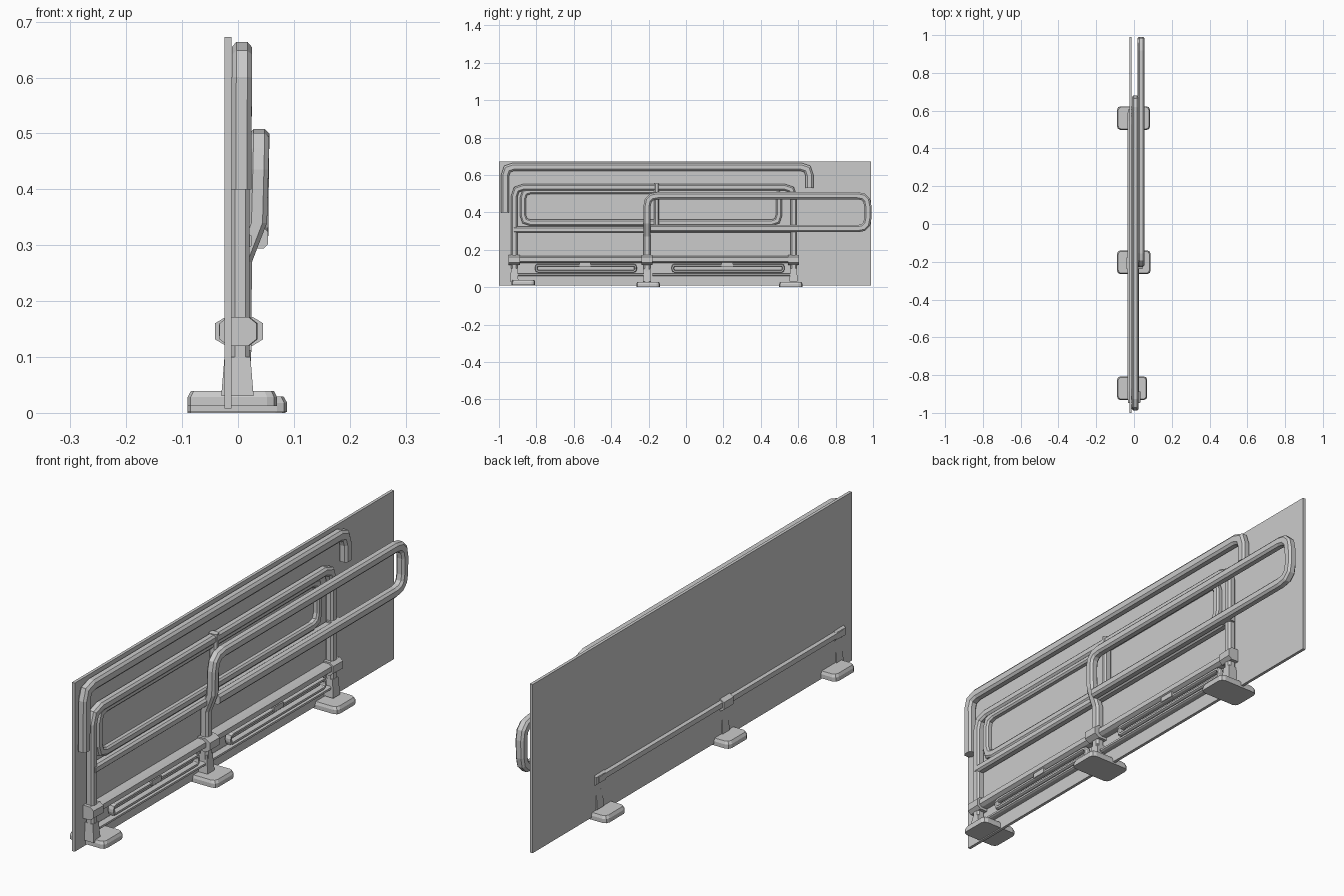
import bpy, bmesh, math
from mathutils import Vector

if "Cube" in bpy.data.objects:
    bpy.data.objects.remove(bpy.data.objects["Cube"])


def finish(name, bm):
    bmesh.ops.recalc_face_normals(bm, faces=bm.faces[:])
    me = bpy.data.meshes.new(name)
    bm.to_mesh(me)
    bm.free()
    ob = bpy.data.objects.new(name, me)
    bpy.context.collection.objects.link(ob)
    return ob


def rounded(pts, r, steps=2, closed=False):
    """Replace the corners of an (x, y, z) path with short arcs."""
    out, n = [], len(pts)
    pts = [Vector(p) for p in pts]
    for i, p in enumerate(pts):
        if not closed and i in (0, n - 1):
            out.append(p)
            continue
        a, b = pts[i - 1] - p, pts[(i + 1) % n] - p
        if a.normalized().dot(b.normalized()) < -0.9:
            out.append(p)
            continue
        a, b = p + a.normalized() * r, p + b.normalized() * r
        for k in range(steps + 1):
            t = k / steps
            out.append(a * (1 - t) ** 2 + p * 2 * t * (1 - t) + b * t * t)
    return out


def tube(name, pts, w, d, closed=False, cut=0.55):
    """Sweep a chamfered bar (half width w in the yz plane, half depth d in x)."""
    sec = [(1, cut), (cut, 1), (-cut, 1), (-1, cut),
           (-1, -cut), (-cut, -1), (cut, -1), (1, -cut)]
    pts = [Vector(p) for p in pts]
    n, bm, rings = len(pts), bmesh.new(), []

    def side(i, j):
        t = pts[j % n] - pts[i % n]
        return Vector((0, -t.z, t.y)).normalized()
    for i, p in enumerate(pts):
        s0 = side(i - 1, i) if closed or i > 0 else side(i, i + 1)
        s1 = side(i, i + 1) if closed or i < n - 1 else s0
        m = (s0 + s1).normalized()
        m = m / max(m.dot(s0), 0.4)
        rings.append([bm.verts.new(p + m * w * u + Vector((d * v, 0, 0))) for u, v in sec])
    for i in range(n if closed else n - 1):
        a, b = rings[i], rings[(i + 1) % n]
        for k in range(8):
            bm.faces.new((a[k], a[(k + 1) % 8], b[(k + 1) % 8], b[k]))
    if not closed:
        bm.faces.new(rings[0])
        bm.faces.new(rings[-1])
    return finish(name, bm)


def box(name, x, y, z, taper=1.0, bevel=0.0):
    """Box from ranges; taper scales the top, bevel cuts the upright corners."""
    bm = bmesh.new()
    bmesh.ops.create_cube(bm, size=1)
    if bevel:
        for v in bm.verts:
            v.co.x *= x[1] - x[0]
            v.co.y *= y[1] - y[0]
        up = [e for e in bm.edges if abs(e.verts[0].co.z - e.verts[1].co.z) > 0.5]
        bmesh.ops.bevel(bm, geom=up, offset=bevel, segments=2, profile=0.5, affect='EDGES')
        for v in bm.verts:
            v.co.x /= x[1] - x[0]
            v.co.y /= y[1] - y[0]
    for v in bm.verts:
        s = taper if v.co.z > 0 else 1.0
        v.co = Vector((sum(x) / 2 + v.co.x * s * (x[1] - x[0]),
                       sum(y) / 2 + v.co.y * s * (y[1] - y[0]),
                       sum(z) / 2 + v.co.z * (z[1] - z[0])))
    return finish(name, bm)


# Backing sheet and the thin raised infill sheets
box("back_panel", (-0.024, -0.012), (-1.0, 0.99), (0.008, 0.673))
box("upper_infill", (-0.013, -0.008), (-0.87, 0.50), (0.34, 0.52))
box("lower_infill", (-0.013, -0.009), (-0.92, 0.57), (0.16, 0.31))

# Long top rail with both ends turned down
tube("top_rail", rounded([(0.006, -0.967, 0.40), (0.007, -0.967, 0.643),
                          (0.007, 0.66, 0.643), (0.007, 0.66, 0.53)], 0.045), 0.021, 0.018)

# Main frame hoop: left post, top bar, right post
tube("main_frame", rounded([(0.004, -0.918, 0.03), (0.004, -0.918, 0.535),
                            (0.004, 0.575, 0.535), (0.004, 0.575, 0.03)], 0.05), 0.017, 0.017)

# Inner window border
tube("inner_border", rounded([(0.0, -0.872, 0.345), (0.0, -0.872, 0.515),
                              (0.0, 0.497, 0.515), (0.0, 0.497, 0.345)], 0.04, closed=True),
     0.016, 0.013, closed=True)

# Cross bars
tube("middle_bar", [(0.006, -0.92, 0.308), (0.006, 0.58, 0.308)], 0.016, 0.018)
tube("upper_strut", [(0.006, -0.157, 0.33), (0.006, -0.157, 0.555)], 0.013, 0.017)

# Forward swinging hoop, continuing down into the centre post
hoop = rounded([(0.036, -0.19, 0.313), (0.036, 0.972, 0.313), (0.038, 0.972, 0.489),
                (0.038, -0.208, 0.489), (0.034, -0.208, 0.34)], 0.055, 3)
tube("front_hoop", hoop + [(0.007, -0.208, 0.27), (0.005, -0.208, 0.02)], 0.019, 0.018)
box("hoop_bracket", (0.0, 0.035), (0.55, 0.60), (0.295, 0.33))

# Lower beam, showing through the back of the sheet
tube("lower_beam", [(-0.004, -0.93, 0.148), (-0.004, 0.59, 0.148)], 0.018, 0.030)

# Slim rails below the beam, in two bays
for i, (a, b) in enumerate(((-0.90, -0.24), (-0.17, 0.55))):
    tube(f"slim_frame_{i}", rounded([(0.008, a + 0.1, 0.085), (0.008, a + 0.1, 0.118),
                                     (0.008, b - 0.03, 0.118), (0.008, b - 0.03, 0.085)],
                                    0.012, closed=True), 0.007, 0.012, closed=True)
    tube(f"bottom_rail_{i}", [(0.004, a - 0.01, 0.066), (0.004, b + 0.02, 0.066)], 0.007, 0.014)
    box(f"slim_clip_{i}", (0.0, 0.024), ((a + b) / 2, (a + b) / 2 + 0.06), (0.112, 0.132))

# Joints, tapered sockets and feet under each post
for name, y, x0, x1, z0 in (("front", -0.872, -0.09, 0.07, 0.012),
                            ("middle", -0.205, -0.09, 0.088, 0.002),
                            ("rear", 0.558, -0.09, 0.085, 0.0)):
    py = {"front": -0.918, "middle": -0.208, "rear": 0.575}[name]
    back = -0.042 if name == "middle" else -0.032
    tube(f"{name}_joint", [(0.002 if name == "middle" else 0.0, py - 0.03, 0.146),
                           (0.002, py + 0.03, 0.146)], 0.026, abs(back) + 0.001)
    box(f"{name}_socket", (-0.03, 0.028), (py - 0.022, py + 0.022), (0.03, 0.10), 0.8)
    box(f"{name}_foot_base", (x0, x1), (y - 0.06, y + 0.065), (z0, z0 + 0.016), 1.0, 0.018)
    box(f"{name}_foot_top", (x0, x1), (y - 0.06, y + 0.065), (z0 + 0.016, z0 + 0.027), 0.93, 0.018)
